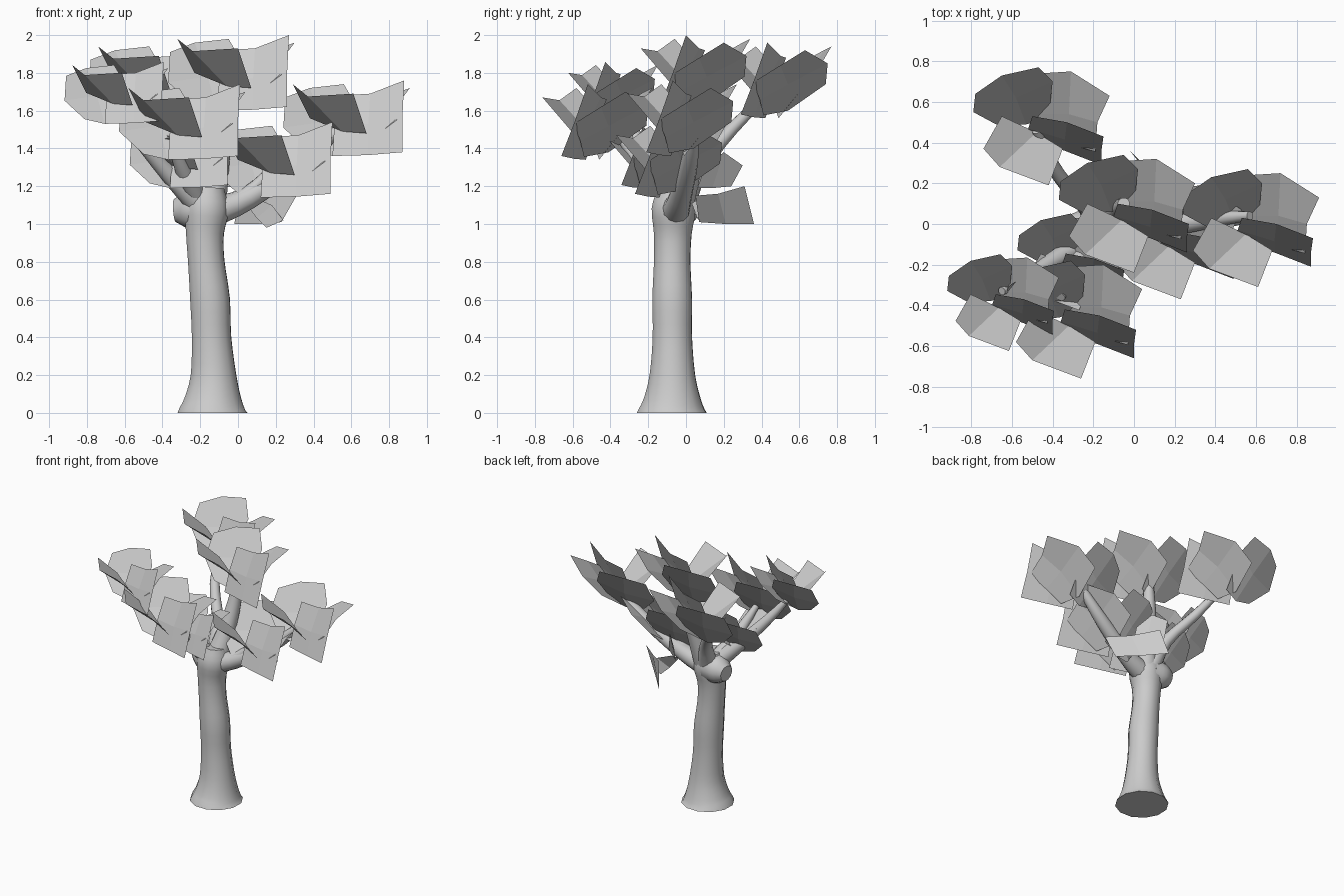
import bpy, math
from mathutils import Vector


def make(name, verts, faces, smooth):
    me = bpy.data.meshes.new(name)
    me.from_pydata([tuple(v) for v in verts], [], faces)
    ob = bpy.data.objects.new(name, me)
    bpy.context.collection.objects.link(ob)
    for p in me.polygons:
        p.use_smooth = smooth and len(p.vertices) == 4
    return ob


def spline(pts, steps=3):
    """Catmull-Rom through (x, y, z, radius) points."""
    pts = [Vector(p) for p in pts]
    p = [pts[0] * 2 - pts[1]] + pts + [pts[-1] * 2 - pts[-2]]
    out = []
    for i in range(1, len(p) - 2):
        a, b, c, d = p[i - 1:i + 3]
        for k in range(steps):
            t = k / steps
            out.append(0.5 * (2 * b + (c - a) * t + (2 * a - 5 * b + 4 * c - d) * t * t
                              + (3 * b - a - 3 * c + d) * t ** 3))
    return out + [pts[-1]]


def limb(name, pts, sides=12):
    """Tapered tube with capped ends."""
    path = spline(pts)
    n = len(path)
    verts, faces = [], []
    for i, q in enumerate(path):
        d = (path[min(i + 1, n - 1)].xyz - path[max(i - 1, 0)].xyz).normalized()
        if i == 0 and name == "trunk":
            d = Vector((0, 0, 1))
        u = d.cross(Vector((0.3, 1, 0.1))).normalized()
        w = d.cross(u)
        for k in range(sides):
            a = 2 * math.pi * k / sides
            verts.append(q.xyz + (u * math.cos(a) + w * math.sin(a)) * q.w)
    for i in range(n - 1):
        for k in range(sides):
            l = (k + 1) % sides
            faces.append((i * sides + k, i * sides + l, (i + 1) * sides + l, (i + 1) * sides + k))
    faces.append(tuple(range(sides))[::-1])
    faces.append(tuple(range((n - 1) * sides, n * sides)))
    return make(name, verts, faces, True)


# bent leaf sheets of one cluster, as rows of three points
SHEETS = [
    [[(.37, -.02, 1.39), (.50, -.01, 1.36), (.61, .02, 1.40)],
     [(.24, .05, 1.51), (.45, .12, 1.54), (.63, .20, 1.62)],
     [(.25, .14, 1.67), (.38, .23, 1.72), (.56, .27, 1.74)]],
    [[(.60, -.09, 1.375), (.54, .04, 1.40), (.56, .24, 1.54)],
     [(.72, -.11, 1.46), (.71, .04, 1.54), (.72, .25, 1.65)],
     [(.84, -.145, 1.55), (.85, .00, 1.64), (.91, .13, 1.72)]],
    [[(.50, -.08, 1.36), (.69, -.14, 1.365), (.87, -.21, 1.38)],
     [(.51, -.03, 1.52), (.69, -.085, 1.53), (.87, -.14, 1.56)],
     [(.53, .03, 1.68), (.70, .00, 1.69), (.88, -.07, 1.76)]],
    [[(.38, .03, 1.56), (.55, -.05, 1.49), (.68, -.13, 1.48)],
     [(.29, -.13, 1.74), (.37, -.22, 1.675), (.61, -.31, 1.69)]],
]


def leaves(name, sheets, offset=(0, 0, 0), scale=1.0):
    verts, faces = [], []
    for rows in sheets:
        base, m = len(verts), len(rows[0])
        for r in rows:
            verts += [Vector(p) * scale + Vector(offset) for p in r]
        for i in range(len(rows) - 1):
            for j in range(m - 1):
                a = base + i * m + j
                faces.append((a, a + 1, a + m + 1, a + m))
    return make(name, verts, faces, False)


# trunk with flared foot
limb("trunk", [(-.135, -.075, 0, .19), (-.132, -.073, .07, .157), (-.13, -.072, .2, .124),
               (-.14, -.072, .4, .107), (-.148, -.073, .6, .108), (-.168, -.073, .8, .099),
               (-.175, -.07, .95, .103), (-.165, -.065, 1.08, .12), (-.16, -.06, 1.19, .09)], 12)

# cut stub on the side
limb("stub", [(-.19, -.05, 1.08, .11), (-.27, -.03, 1.075, .10), (-.335, -.02, 1.07, .06)])

# branches
limb("branch_right", [(-.14, -.06, 1.06, .08), (.06, -.03, 1.14, .06), (.36, .02, 1.34, .045),
                      (.57, .04, 1.54, .022)])
limb("branch_top", [(-.15, -.05, 1.08, .09), (-.11, .02, 1.3, .065), (-.08, .07, 1.5, .05),
                    (-.05, .10, 1.76, .03)])
limb("branch_back", [(-.16, -.04, 1.08, .08), (-.23, .08, 1.3, .045), (-.37, .24, 1.5, .035),
                     (-.48, .46, 1.71, .022)])
limb("branch_left", [(-.18, -.07, 1.08, .07), (-.36, -.16, 1.26, .05), (-.54, -.27, 1.47, .035),
                     (-.65, -.33, 1.62, .02)])
limb("branch_front", [(-.21, -.08, 1.13, .06), (-.29, -.22, 1.29, .045), (-.36, -.36, 1.48, .022)])
limb("branch_low_right", [(-.11, -.06, 1.08, .06), (.05, -.04, 1.16, .04), (.19, -.03, 1.30, .022)])

# leaf clusters
for nm, off, sc in [("right", (0, 0, 0), 1), ("back", (-1.03, .50, .20), 1),
                    ("top", (-.61, .07, .24), 1), ("left", (-1.115, -.37, .415), .82),
                    ("front", (-.87, -.45, -.02), 1), ("low_right", (-.38, -.06, -.22), 1),
                    ("low_left", (-.77, -.17, .075), .82)]:
    leaves("leaves_" + nm, SHEETS, off, sc)

# small drooping leaves at the back
leaves("leaves_low_back", [
    [[(.31, .05, 1.15), (.17, .17, 1.16), (.02, .31, 1.20)],
     [(.23, .07, 1.01), (.11, .21, 1.0), (-.02, .36, 1.0)]],
    [[(.06, .06, 1.19), (.00, .14, 1.19), (-.08, .24, 1.20)],
     [(.06, .10, 1.30), (.00, .20, 1.38), (-.06, .30, 1.31)]],
    [[(.04, .03, 1.11), (.10, .06, 1.03), (.15, .10, .98)],
     [(.06, .10, 1.15), (.18, .10, 1.10), (.24, .07, 1.02)]],
])
